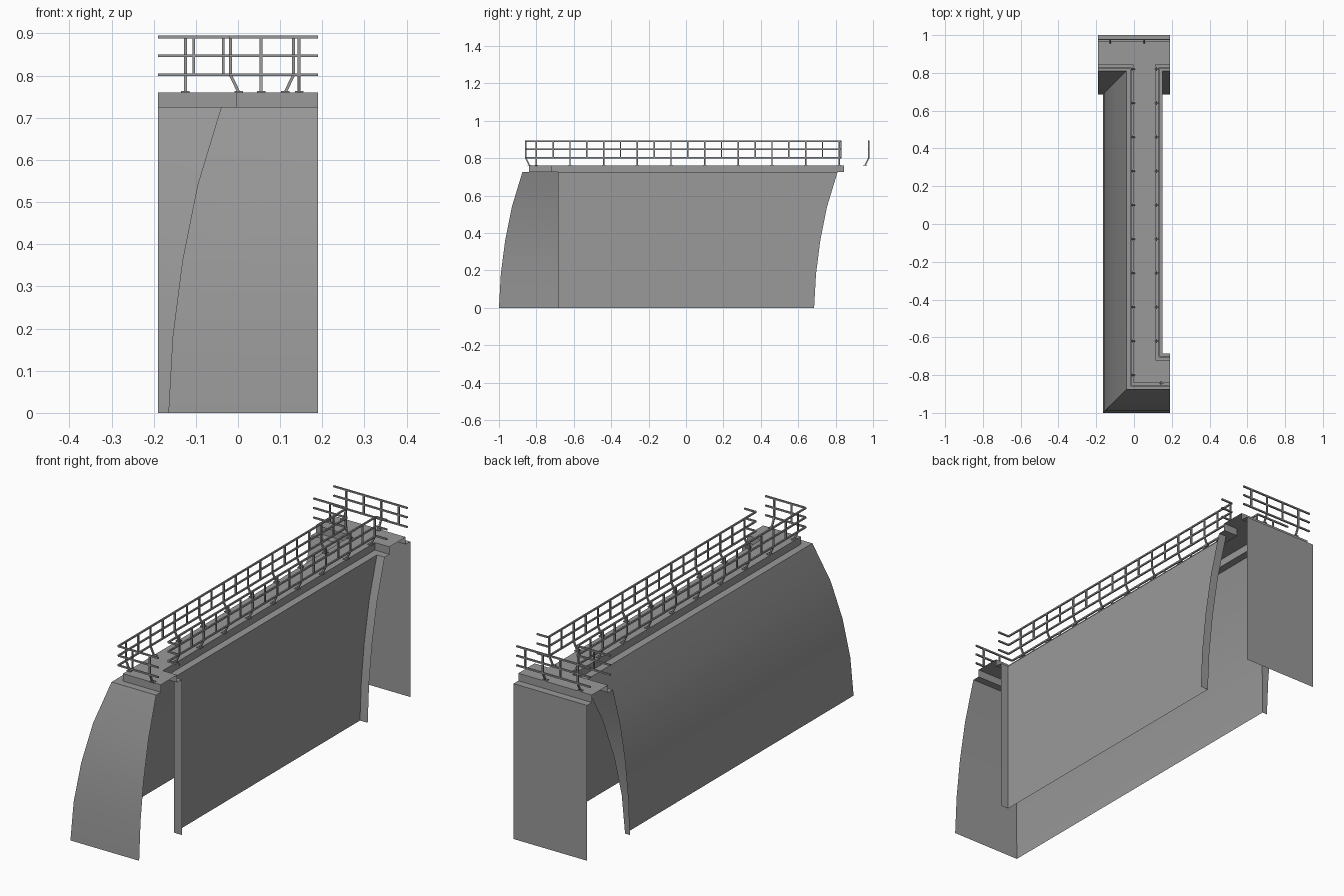
import bpy, bmesh
from mathutils import Vector

cube = bpy.data.objects.get("Cube")
if cube:
    bpy.data.objects.remove(cube)


def material(name, rgb):
    m = bpy.data.materials.new(name)
    m.use_nodes = True
    m.diffuse_color = (*rgb, 1)
    bsdf = next(n for n in m.node_tree.nodes if n.type == 'BSDF_PRINCIPLED')
    bsdf.inputs["Base Color"].default_value = (*rgb, 1)
    return m


concrete = material("concrete grey", (0.32, 0.32, 0.32))

WALL_TOP, DECK = 0.725, 0.76
LEDGE = 0.035                       # setback of the deck edge from the wall top
FLARE = [(0, 0.125), (0.18, 0.115), (0.36, 0.092), (0.54, 0.056), (WALL_TOP, 0)]


def finish(name, bm, smooth=False):
    mesh = bpy.data.meshes.new(name)
    bm.to_mesh(mesh)
    bm.free()
    mesh.materials.append(concrete)
    ob = bpy.data.objects.new(name, mesh)
    bpy.context.collection.objects.link(ob)
    if smooth:
        bpy.ops.object.select_all(action='DESELECT')
        ob.select_set(True)
        bpy.context.view_layer.objects.active = ob
        bpy.ops.object.shade_smooth_by_angle(angle=0.5)
    return ob


def sweep(name, path, flare_dirs, rows, smooth=False):
    """Sheet along a plan path; each row is (height, offset along the point's direction)."""
    bm = bmesh.new()
    grid = [[bm.verts.new((p[0] + d[0] * off, p[1] + d[1] * off, z))
             for p, d in zip(path, flare_dirs)] for z, off in rows]
    for low, high in zip(grid, grid[1:]):
        for i in range(len(path) - 1):
            bm.faces.new((low[i], low[i + 1], high[i + 1], high[i]))
    return finish(name, bm, smooth)


# Plan of each wall: path at the wall top, flare directions, inward directions
walls = {
    "flared_wall": ([(-.19, .81), (-.04, .81), (-.04, -.875), (.19, -.875)],
                    [(0, -1), (-1, -1), (-1, -1), (0, -1)],
                    [(0, 1), (1, 1), (1, 1), (0, 1)]),
    "upright_wall": ([(.19, -.685), (.15, -.685), (.15, .81), (.19, .81)],
                     [(0, 0), (0, 0), (0, -1), (0, -1)],
                     [(0, -1), (-1, -1), (-1, 1), (0, 1)]),
    "back_wall": ([(.19, 1), (-.19, 1)], [(0, 0)] * 2, [(0, -1)] * 2),
}

# Walls, with the ledge and kerb above them
deck_outline = []
for name, (path, flare, inward) in walls.items():
    sweep(name, path, flare, FLARE, True)
    sweep(name + "_kerb", path, inward, [(WALL_TOP, 0), (WALL_TOP, LEDGE), (DECK, LEDGE)])
    deck_outline += [(p[0] + d[0] * LEDGE, p[1] + d[1] * LEDGE, DECK)
                     for p, d in zip(path, inward)]

# Walkway deck
bm = bmesh.new()
bm.faces.new([bm.verts.new(co) for co in deck_outline])
finish("walkway_deck", bm)


def bar(bm, a, b, w):
    """Square bar between two points."""
    a, b = Vector(a), Vector(b)
    axis = (b - a).normalized()
    side = axis.cross(Vector((0, 0, 1)))
    side = side.normalized() if side.length > 0.01 else Vector((1, 0, 0))
    up = side.cross(axis)
    ends = [[bm.verts.new(p + (side * s + up * t) * w / 2)
             for s, t in ((-1, -1), (1, -1), (1, 1), (-1, 1))] for p in (a, b)]
    for i in range(4):
        j = (i + 1) % 4
        bm.faces.new((ends[0][i], ends[0][j], ends[1][j], ends[1][i]))
    bm.faces.new(ends[0][::-1])
    bm.faces.new(ends[1])


RAILS = (0.802, 0.847, 0.891)


def railing(name, path, posts):
    """Three rails along a path; posts are (x, y, inward direction, reaches the deck)."""
    bm = bmesh.new()
    for z in RAILS:
        for p, q in zip(path, path[1:]):
            bar(bm, (*p, z), (*q, z), 0.007)
    for x, y, (dx, dy), footed in posts:
        bar(bm, (x, y, RAILS[0]), (x, y, RAILS[2]), 0.007)
        if footed:
            fx, fy = x + dx * 0.02, y + dy * 0.02
            bar(bm, (x, y, RAILS[0]), (fx, fy, DECK), 0.007)
            bar(bm, (fx, fy, DECK), (fx, fy, DECK + 0.004), 0.02)
    bmesh.ops.recalc_face_normals(bm, faces=bm.faces)
    finish(name, bm)


# Railings: posts every 0.09, every second one footed on the deck
def long_posts(x, direction, first):
    return [(x, -.71 + .09 * k, direction, k % 2 == 1) for k in range(first, 18)]


railing("right_railing",
        [(-.19, .828), (-.018, .828), (-.018, -.857), (.19, -.857)],
        long_posts(-.018, (1, 0), -1)
        + [(-.105, .828, (0, 1), False), (.055, -.857, (0, 1), False),
           (.145, -.857, (0, 1), True)])
railing("left_railing",
        [(.19, -.703), (.132, -.703), (.132, .828), (.19, .828)],
        long_posts(.132, (-1, 0), 1))
railing("back_railing", [(-.19, .977), (.19, .977)],
        [(-.125 + .09 * k, .977, (0, -1), k % 2 == 0) for k in range(4)])
